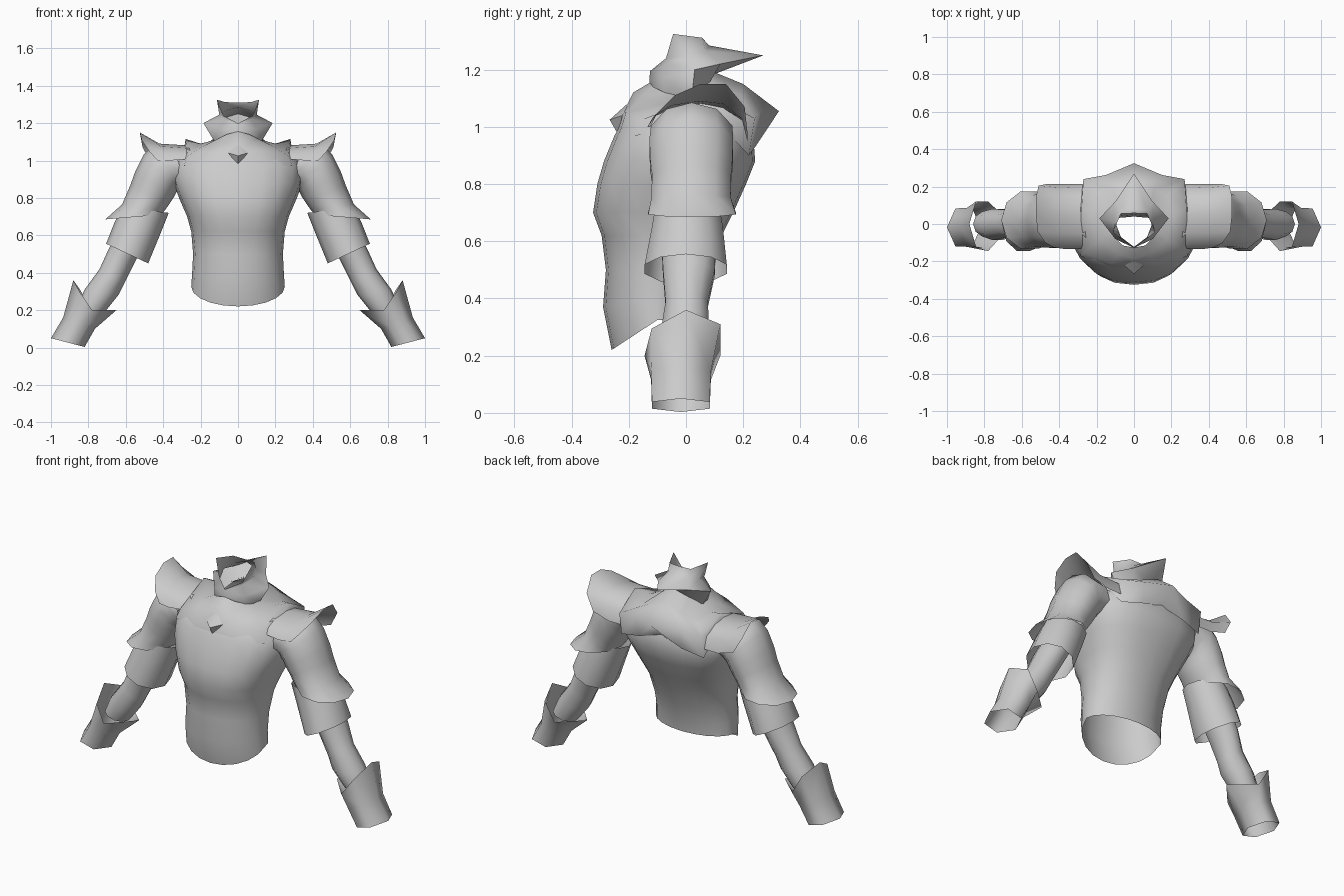
import bpy, bmesh, math

steel = bpy.data.materials.new("grey_steel")
steel.diffuse_color = (0.6, 0.6, 0.6, 1)


def loft(name, rings, closed=True, mirror=True, angle=60):
    """Skin a list of equally long point rings."""
    bm = bmesh.new()
    rows = [[bm.verts.new(p) for p in r] for r in rings]
    n = len(rows[0])
    for a, b in zip(rows, rows[1:]):
        for i in range(n if closed else n - 1):
            j = (i + 1) % n
            bm.faces.new((a[i], a[j], b[j], b[i]))
    bmesh.ops.recalc_face_normals(bm, faces=bm.faces)
    return finish(name, bm, mirror, angle)


def finish(name, bm, mirror, angle):
    me = bpy.data.meshes.new(name)
    bm.to_mesh(me)
    bm.free()
    me.materials.append(steel)
    me.polygons.foreach_set("use_smooth", [True] * len(me.polygons))
    me.set_sharp_from_angle(angle=math.radians(angle))
    ob = bpy.data.objects.new(name, me)
    bpy.context.collection.objects.link(ob)
    if mirror:
        m = ob.modifiers.new("mirror", 'MIRROR')
        m.use_clip = True
        m.merge_threshold = 0.001
    return ob


def arm_ring(ox, oz, ix, iz, y0, y1, n=10, p=1.0):
    """Ring across the arm: outer point, inner point, front and back depth."""
    pts = []
    for k in range(n):
        a = 2 * math.pi * k / n
        c, s = math.cos(a), math.sin(a)
        s = 0 if abs(s) < 1e-6 else s
        x = (ox + ix) / 2 + c * (ox - ix) / 2
        z = (oz + iz) / 2 + c * (oz - iz) / 2
        y = (y0 + y1) / 2 + math.copysign(abs(s) ** p, s) * (y1 - y0) / 2
        pts.append((x, y, z))
    return pts


def torso_ring(z, w, yf, yb, yc, p=0.82, dip=0.0, n=20):
    """Rounded cross-section; dip lowers the front of the ring."""
    pts = []
    for k in range(n):
        a = 2 * math.pi * k / n
        s, c = math.sin(a), math.cos(a)
        sx = math.copysign(abs(s) ** p, s)
        cy = math.copysign(abs(c) ** p, c)
        y = yc + cy * ((yc - yf) if c < 0 else (yb - yc))
        pts.append((w * sx, y, z - dip * max(0, -cy)))
    return pts


# Breastplate and back, open at hem and neck
loft("torso", [torso_ring(*r) for r in (
    (0.325, 0.25, -0.26, 0.04, -0.10, 1.0, 0.105),
    (0.40, 0.245, -0.29, 0.05, -0.10, 1.0, 0.03),
    (0.50, 0.24, -0.28, 0.08, -0.09, 0.95),
    (0.62, 0.25, -0.295, 0.125, -0.07, 0.9),
    (0.70, 0.272, -0.325, 0.165, -0.05),
    (0.80, 0.315, -0.31, 0.21, -0.02),
    (0.88, 0.345, -0.287, 0.242, 0.01),
    (0.97, 0.35, -0.25, 0.235, 0.02),
    (1.03, 0.30, -0.215, 0.20, 0.02),
    (1.06, 0.21, -0.18, 0.15, 0.01),
    (1.09, 0.13, -0.135, 0.09, 0.0))], mirror=False)

# Mantle draped around the neck (half, mirrored)
loft("mantle", [
    [(0, .09, 1.195), (.08, .08, 1.16), (.125, .03, 1.11), (.12, -.03, 1.11),
     (.10, -.075, 1.12), (.06, -.115, 1.14), (0, -.126, 1.155)],
    [(0, .2, 1.15), (.11, .19, 1.11), (.18, .15, 1.075), (.20, .05, 1.09),
     (.18, -.08, 1.08), (.08, -.16, 1.10), (0, -.185, 1.12)],
    [(0, .325, 1.055), (.15, .262, 1.05), (.27, .24, 1.03), (.28, .08, 1.115),
     (.27, -.155, 1.025), (.12, -.21, 1.05), (0, -.22, 1.05)],
    [(0, .23, .97), (.14, .242, .93), (.27, .22, .90), (.29, .08, 1.05),
     (.29, -.17, .97), (.13, -.235, .97), (0, -.242, .98)]],
    closed=False, angle=100)

# Standing collar: neck, pointed flange, throat, and horned rim
loft("collar", [
    [(0, .10, 1.185), (.08, .08, 1.15), (.125, .02, 1.10), (.10, -.075, 1.105), (0, -.126, 1.14)],
    [(0, .27, 1.25), (.10, .12, 1.22), (.185, .03, 1.20), (.10, -.08, 1.17), (0, -.128, 1.16)],
    [(0, .08, 1.285), (.07, .07, 1.265), (.10, .01, 1.245), (.07, -.07, 1.22), (0, -.126, 1.196)],
    [(0, .058, 1.31), (.07, .055, 1.312), (.113, -.045, 1.325), (.078, -.07, 1.24),
     (0, -.122, 1.198)]], closed=False, angle=70)

# Small beak ornament on the chest
bm = bmesh.new()
top, tip, low, left, right = [bm.verts.new(p) for p in (
    (0, -.195, 1.09), (0, -.267, 1.025), (0, -.238, .975), (-.052, -.222, 1.04), (.052, -.222, 1.04))]
for f in ((top, left, tip), (top, tip, right), (left, low, tip), (tip, low, right)):
    bm.faces.new(f)
finish("chest_ornament", bm, False, 60)

# Shoulder guard sweeping up and outward
loft("pauldron", [
    [(.24, -.13, 1.01), (.25, -.11, 1.035), (.26, -.05, 1.065), (.26, .05, 1.08),
     (.26, .13, 1.065), (.25, .20, 1.02), (.24, .215, .95)],
    [(.36, -.135, 1.0), (.39, -.115, 1.035), (.41, -.05, 1.075), (.42, .05, 1.09),
     (.42, .13, 1.08), (.40, .195, 1.03), (.36, .215, .95)],
    [(.43, -.125, 1.0), (.475, -.10, 1.05), (.515, -.04, 1.11), (.525, .05, 1.15),
     (.525, .14, 1.15), (.51, .205, 1.07), (.46, .215, .98)]], closed=False, angle=75)

# Upper sleeve with a flared lower rim
loft("upper_sleeve", [arm_ring(*r) for r in (
    (.34, 1.07, .28, .86, -.125, .16),
    (.45, 1.085, .31, .85, -.13, .17),
    (.505, 1.03, .33, .83, -.135, .172),
    (.55, .94, .345, .80, -.133, .17),
    (.575, .87, .365, .77, -.126, .165),
    (.62, .765, .39, .735, -.128, .163),
    (.71, .685, .41, .71, -.14, .182))])

# Lower sleeve
loft("lower_sleeve", [arm_ring(*r) for r in (
    (.62, .75, .37, .72, -.11, .12),
    (.66, .67, .41, .62, -.125, .135),
    (.705, .555, .48, .45, -.152, .15))])

# Forearm
loft("forearm", [arm_ring(*r) for r in (
    (.64, .62, .50, .55, -.09, .11),
    (.69, .53, .555, .45, -.085, .105),
    (.74, .42, .61, .34, -.075, .08),
    (.82, .31, .64, .28, -.09, .085),
    (.86, .22, .72, .18, -.07, .07))])

# Six-sided gauntlet cuff with pointed top and notched sides
loft("gauntlet", [
    [(.88, 0, .36), (.845, .12, .31), (.78, .12, .20),
     (.65, 0, .20), (.78, -.145, .20), (.845, -.12, .295)],
    arm_ring(.935, .16, .765, .10, -.125, .09, n=6, p=0.2),
    arm_ring(1.0, .05, .82, .003, -.122, .086, n=6, p=0.2)], angle=80)
